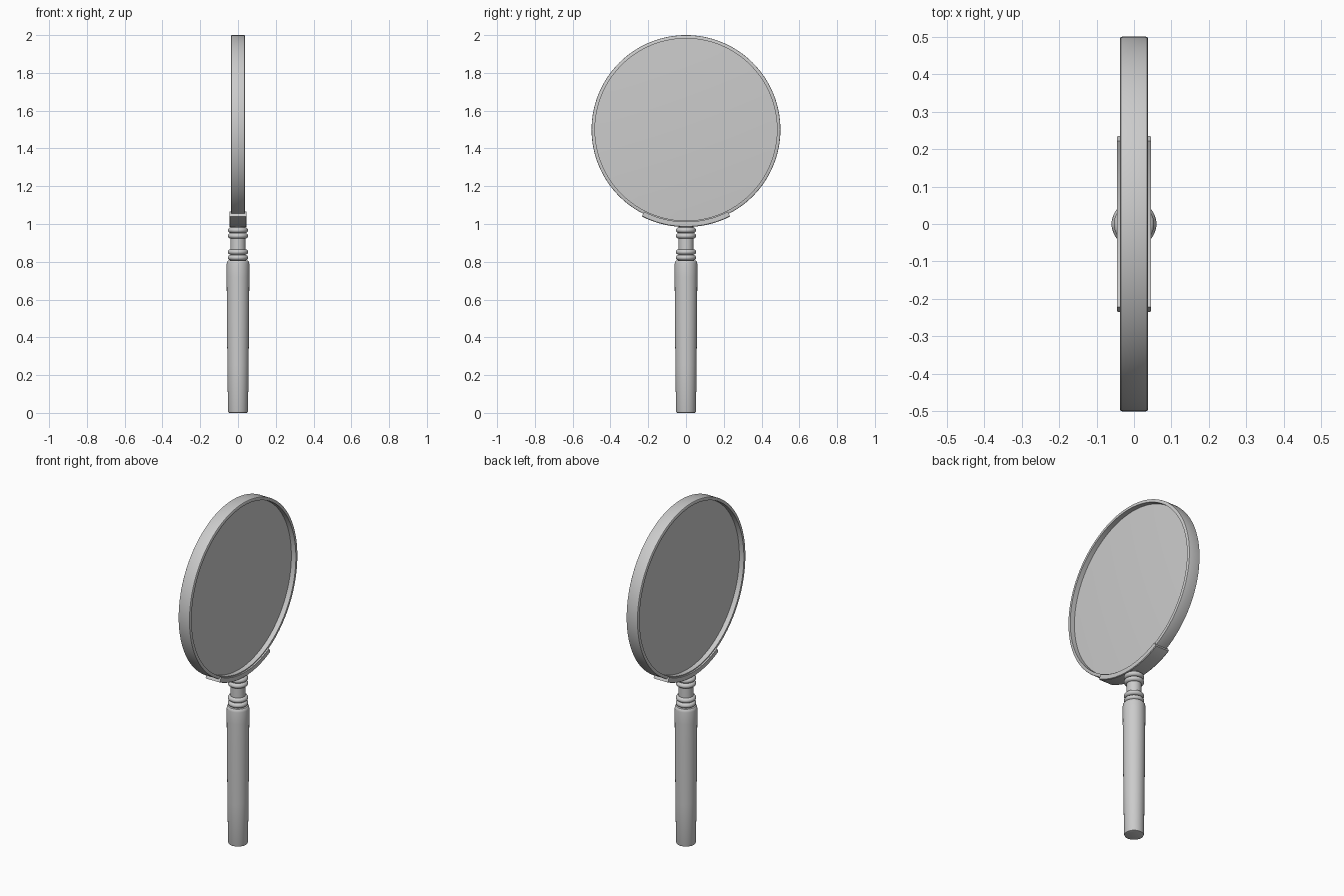
import bpy, bmesh, math

if "Cube" in bpy.data.objects:
    bpy.data.objects.remove(bpy.data.objects["Cube"])

CENTRE_Z = 1.5


def revolve(name, profile, closed=False, start=0.0, sweep=math.tau, segs=64, upright=True):
    """Turn a (radius, height) profile about z, or about x through the lens centre."""
    bm = bmesh.new()
    full = abs(sweep - math.tau) < 1e-6
    rows = []
    for i in range(segs if full else segs + 1):
        a = start + sweep * i / segs
        c, s = math.cos(a), math.sin(a)
        rows.append([bm.verts.new((r * c, r * s, h) if upright
                                  else (h, r * c, CENTRE_Z + r * s))
                     for r, h in profile])
    n = len(profile)
    for i in range(segs):
        p, q = rows[i], rows[(i + 1) % len(rows)]
        for j in range(n if closed else n - 1):
            k = (j + 1) % n
            bm.faces.new((p[j], q[j], q[k], p[k]))
    if not full:
        bm.faces.new(rows[0])
        bm.faces.new(rows[-1])
    bmesh.ops.remove_doubles(bm, verts=bm.verts, dist=1e-6)
    bmesh.ops.recalc_face_normals(bm, faces=bm.faces)
    mesh = bpy.data.meshes.new(name)
    bm.to_mesh(mesh)
    bm.free()
    ob = bpy.data.objects.new(name, mesh)
    bpy.context.collection.objects.link(ob)
    bpy.ops.object.select_all(action='DESELECT')
    bpy.context.view_layer.objects.active = ob
    ob.select_set(True)
    bpy.ops.object.shade_smooth_by_angle(angle=math.radians(35))
    return ob


# Handle: slightly tapered grip with rounded ends
revolve("handle", [(0, 0), (0.046, 0), (0.051, 0.002), (0.053, 0.008), (0.056, 0.25),
                   (0.059, 0.55), (0.06, 0.72), (0.06, 0.79), (0.058, 0.8),
                   (0.053, 0.806), (0, 0.806)], segs=48)

# Neck between grip and frame
revolve("neck", [(0, 0.79), (0.04, 0.79), (0.04, 0.995), (0, 0.995)], segs=48)

# Turned beads, two at each end of the neck
for i, z in enumerate((0.822, 0.852, 0.937, 0.967)):
    bead = [(0.038 + 0.016 * math.cos(t), z + 0.0145 * math.sin(t))
            for t in (math.tau * k / 16 for k in range(16))]
    revolve(f"neck_bead_{i + 1}", bead, closed=True, segs=48)

# Rim: flat band with softened outer edges
revolve("rim", [(0.482, -0.037), (0.496, -0.037), (0.499, -0.035), (0.5, -0.031),
                (0.5, 0.031), (0.499, 0.035), (0.496, 0.037), (0.482, 0.037)],
        closed=True, segs=128, upright=False)

# Lens: shallow biconvex glass set inside the rim
half = [(0.484 * k / 10, 0.008 + 0.012 * (1 - (k / 10) ** 2)) for k in range(11)]
revolve("lens", half + [(r, -x) for r, x in reversed(half)], segs=128, upright=False)

# Cradle: curved bracket holding the bottom of the rim
span = math.radians(54)
revolve("cradle", [(0.488, -0.046), (0.513, -0.046), (0.516, -0.042), (0.516, 0.042),
                   (0.513, 0.046), (0.488, 0.046)], closed=True,
        start=-math.pi / 2 - span / 2, sweep=span, segs=32, upright=False)
